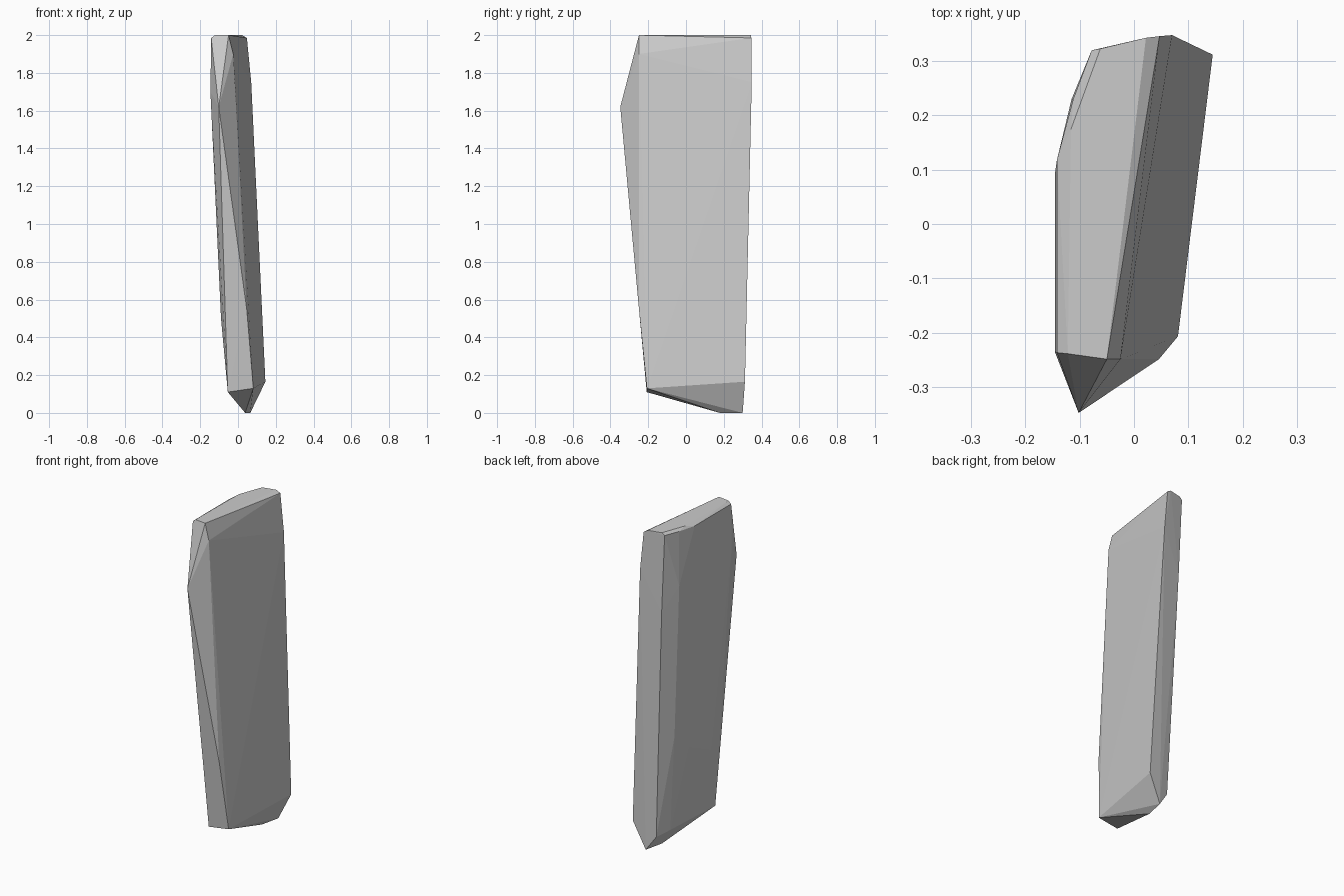
import bpy
import bmesh

# Corner points of the shard; its flat facets are their convex hull
top_rim = [(-0.062, 0.323), (0.022, 0.343), (-0.05, -0.249), (-0.122, -0.239), (-0.116, 0.175)]
shoulder = [(-0.078, 0.32), (-0.112, 0.23), (-0.142, 0.118), (-0.142, -0.237), (0.047, 0.346)]
points = [(x, y, 2.0) for x, y in top_rim] + [(x, y, 1.985) for x, y in shoulder]

# Front ridge
points += [(-0.102, -0.348, 1.62), (-0.025, -0.249, 1.9),
           (0.046, -0.249, 0.55), (0.081, -0.207, 0.13), (-0.054, -0.208, 0.11)]
# Right edge and back
points += [(0.07, 0.348, 1.75), (0.145, 0.312, 0.165)]
# Back left edge
points += [(-0.056, 0.318, 1.5), (-0.012, 0.297, 0.6), (0.002, 0.287, 0.09)]
# Gently bowed left side
points += [(-0.146, -0.235, 1.7), (-0.146, 0.09, 1.7), (-0.115, 0.23, 1.65),
           (-0.09, -0.12, 0.5), (-0.088, 0.1, 0.6), (-0.072, 0.215, 0.7),
           (-0.033, 0.2, 0.11)]
# Chisel tip
points += [(0.038, 0.18, 0.0), (0.065, 0.30, 0.0)]

bm = bmesh.new()
for p in points:
    bm.verts.new(p)
hull = bmesh.ops.convex_hull(bm, input=bm.verts)
inside = [g for g in hull["geom_interior"] if isinstance(g, bmesh.types.BMVert)]
bmesh.ops.delete(bm, geom=inside, context='VERTS')
bmesh.ops.recalc_face_normals(bm, faces=bm.faces)

mesh = bpy.data.meshes.new("stone_shard")
bm.to_mesh(mesh)
bm.free()
shard = bpy.data.objects.new("stone_shard", mesh)
bpy.context.collection.objects.link(shard)
